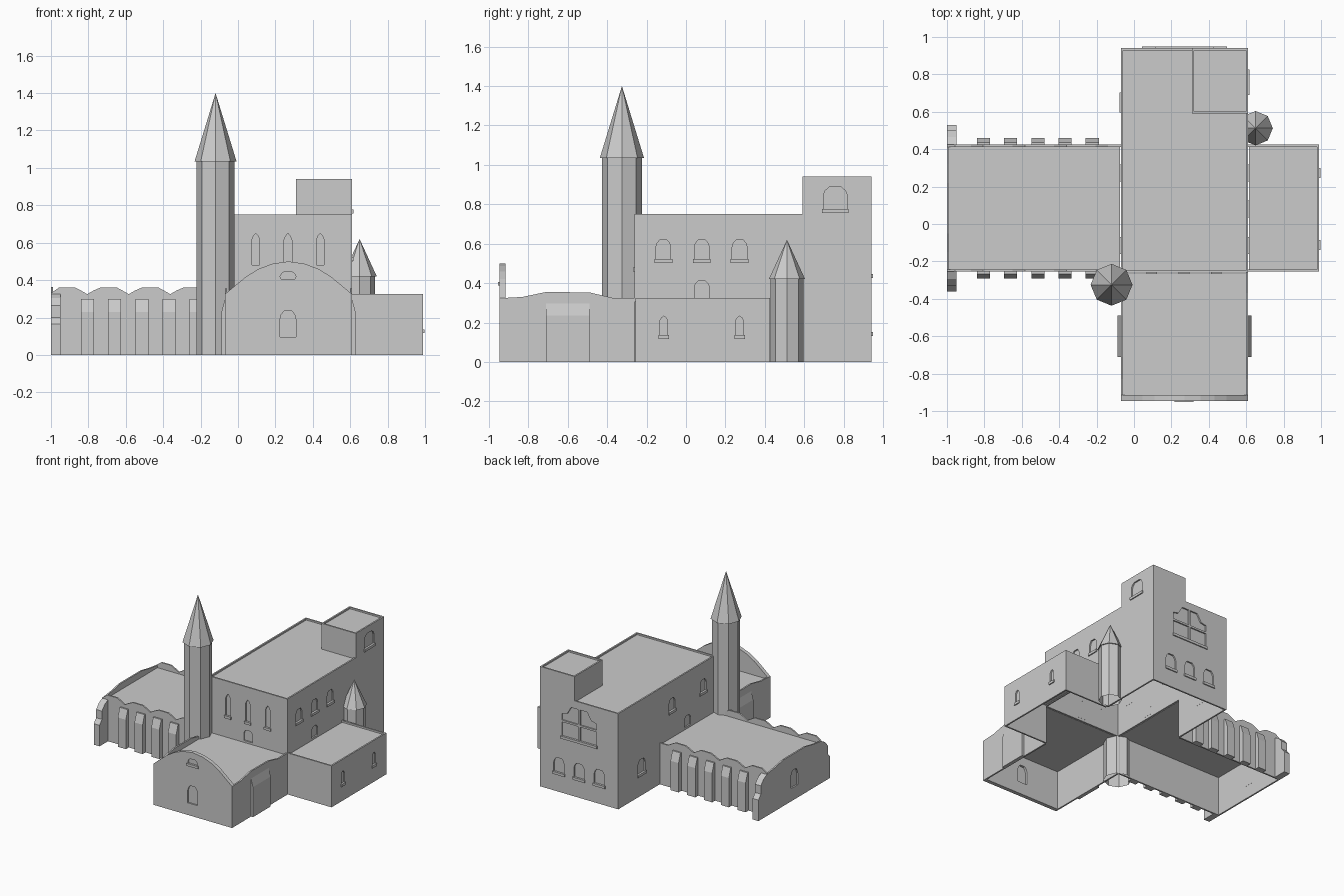
import bpy, bmesh
from mathutils import Matrix

if "Cube" in bpy.data.objects:
    bpy.data.objects.remove(bpy.data.objects["Cube"])

stone = bpy.data.materials.new("grey_stone")
stone.diffuse_color = (0.6, 0.6, 0.6, 1)
stone.use_nodes = True
stone.node_tree.nodes["Principled BSDF"].inputs["Base Color"].default_value = stone.diffuse_color
T = 0.012  # wall thickness


def add(name, mesh):
    ob = bpy.data.objects.new(name, mesh)
    bpy.context.collection.objects.link(ob)
    mesh.materials.clear()
    mesh.materials.append(stone)
    return ob


def plate(name, axis, pos, t, outline, holes=()):
    """Upright slab: outline in (x or y, z), centred at pos on the other axis."""
    cu = bpy.data.curves.new(name + "_profile", 'CURVE')
    cu.dimensions = '2D'
    cu.fill_mode = 'BOTH'
    cu.extrude = t / 2
    for pts in [outline, *holes]:
        sp = cu.splines.new('POLY')
        sp.points.add(len(pts) - 1)
        for p, (u, v) in zip(sp.points, pts):
            p.co = (u, v, 0, 1)
        sp.use_cyclic_u = True
    tmp = bpy.data.objects.new(name + "_tmp", cu)
    bpy.context.collection.objects.link(tmp)
    dg = bpy.context.evaluated_depsgraph_get()
    me = bpy.data.meshes.new_from_object(tmp.evaluated_get(dg))
    bpy.data.objects.remove(tmp)
    if axis == 'x':
        m = Matrix(((1, 0, 0, 0), (0, 0, -1, pos), (0, 1, 0, 0), (0, 0, 0, 1)))
    else:
        m = Matrix(((0, 0, 1, pos), (1, 0, 0, 0), (0, 1, 0, 0), (0, 0, 0, 1)))
    me.transform(m)
    for f in me.polygons:
        f.use_smooth = False
    return add(name, me)


def rect(u0, u1, z0, z1):
    return [(u0, z0), (u1, z0), (u1, z1), (u0, z1)]


def box(name, x0, x1, y0, y1, z0, z1):
    return plate(name, 'x', (y0 + y1) / 2, y1 - y0, rect(x0, x1, z0, z1))


def arch(c, z, w, h):
    half = [(.5, 0), (.5, .68), (.42, .86), (.25, 1)]
    return [(c + a * w, z + b * h) for a, b in half] + [(c - a * w, z + b * h) for a, b in half[::-1]]


def lancet(c, z, w, h):
    half = [(.5, 0), (.5, .8), (.3, .92)]
    return [(c + a * w, z + b * h) for a, b in half] + [(c, z + h)] + \
           [(c - a * w, z + b * h) for a, b in half[::-1]]


def wall(name, axis, face, out, outline, wins=(), sills=True, t=T):
    """Wall with outer face at `face`, recessed panes and projecting sills."""
    plate(name, axis, face - out * t / 2, t, outline, wins)
    for i, w in enumerate(wins):
        plate(f"{name}_pane_{i}", axis, face - out * T, 0.002, w)
        u0, u1 = min(p[0] for p in w), max(p[0] for p in w)
        z = min(p[1] for p in w)
        if sills and z > 0.11 and abs(z - .325) > .01:
            plate(f"{name}_sill_{i}", axis, face, 0.016, rect(u0 - .008, u1 + .008, z - .008, z + .012))


def roof(name, x0, x1, y0, y1, z):
    box(name, x0 + .004, x1 - .004, y0 + .004, y1 - .004, z - .006, z)


# Main hall (open below where the wings join)
wall("hall_south_wall", 'x', -.26, -1, rect(-.07, .61, .305, .75),
     [lancet(c, .468, .042, .182) for c in (.095, .267, .44)] + [arch(.27, .325, .075, .085)])
east_wins = [arch(c, .51, .075, .108) for c in (-.115, .08, .272)]
wall("hall_east_wall", 'y', .61, 1,
     [(-.26, .305), (.425, .305), (.425, 0), (.94, 0), (.94, .94), (.59, .94), (.59, .75), (-.26, .75)],
     east_wins + [arch(.08, .325, .075, .085), arch(.757, .765, .12, .122)])
wall("hall_west_wall", 'y', -.07, -1,
     [(-.26, .305), (.425, .305), (.425, 0), (.94, 0), (.94, .75), (-.26, .75)],
     [east_wins[0], east_wins[2], arch(.08, .325, .075, .085), arch(.65, .165, .09, .12)])
great = [(.12, .435), (.42, .435), (.42, .62), (.375, .63), (.34, .69),
         (.2, .69), (.165, .63), (.12, .62)]
wall("hall_north_wall", 'x', .94, 1,
     [(-.07, 0), (.61, 0), (.61, .94), (.31, .94), (.31, .75), (-.07, .75)],
     [arch(c, .14, .09, .125) for c in (.095, .27, .445)] + [great])
box("great_window_mullion", .262, .278, .927, .939, .435, .69)
box("great_window_transom", .12, .42, .927, .939, .555, .57)
roof("hall_roof", -.07, .61, -.26, .94, .738)

# Raised corner block
wall("upper_block_south_wall", 'x', .59, -1, rect(.31, .61, .735, .94))
wall("upper_block_west_wall", 'y', .31, -1, rect(.59, .94, .735, .94))
roof("upper_block_roof", .31, .61, .59, .94, .928)

# Front wing with curved gable
half = [(.34, 0), (.34, .325), (.31, .35), (.225, .42), (.16, .46), (.085, .488)]
gable = [(.27 + a, z) for a, z in half] + [(.27, .5)] + [(.27 - a, z) for a, z in half[::-1]]
oval = [(.235, .395), (.3, .395), (.31, .42), (.3, .438), (.285, .446), (.25, .446), (.235, .438), (.225, .42)]
wall("front_gable", 'x', -.945, -1, gable, [arch(.267, .095, .085, .14), oval], t=.03)
side = [(-.92, 0), (-.26, 0), (-.26, .325), (-.37, .325), (-.49, .353), (-.71, .355), (-.83, .33), (-.92, .325)]
for nm, x, s in (("east", .61, 1), ("west", -.07, -1)):
    wall(f"front_wing_{nm}_wall", 'y', x, s, side)
    plate(f"front_wing_{nm}_bay", 'x', -.6, .22,
          [(x, 0), (x + s * .017, 0), (x + s * .017, .235), (x, .298)])
roof("front_wing_roof", -.07, .61, -.93, -.26, .312)

# Left wing with scalloped parapets
scallop = [(-1, 0), (-.07, 0), (-.07, .325), (-.14, .325)]
for k in range(4):
    v = -.14 - k * .222
    scallop += [(v - .035, .345), (v - .065, .361), (v - .15, .361)]
    if k < 3:
        scallop += [(v - .187, .345), (v - .222, .325)]
scallop += [(-1, .33)]
wall("left_wing_south_wall", 'x', -.255, -1, scallop)
wall("left_wing_north_wall", 'x', .425, 1, scallop)
wall("left_wing_end_wall", 'y', -1, -1,
     [(-.255, 0), (.425, 0), (.425, .328), (.32, .342), (.22, .362), (-.05, .362), (-.15, .342), (-.255, .328)],
     [arch(.085, .1, .085, .135)])
roof("left_wing_roof", -1, -.07, -.255, .425, .312)
for nm, y, s in (("south", -.255, -1), ("north", .425, 1)):
    for k in range(5):
        plate(f"{nm}_buttress_{k}", 'y', -.805 + k * .1455, .07,
              [(y, 0), (y + s * .036, 0), (y + s * .036, .23), (y + s * .012, .3), (y, .3)])
    steps = [(0, 0), (.105, 0), (.105, .165), (.075, .2), (.075, .265), (.04, .305), (0, .325)]
    plate(f"{nm}_corner_buttress", 'y', -.975, .05, [(y + s * a, z) for a, z in steps])

# Right wing
wall("right_wing_south_wall", 'x', -.255, -1, rect(.61, .99, 0, .325))
wall("right_wing_north_wall", 'x', .425, 1, rect(.61, .99, 0, .325))
wall("right_wing_east_wall", 'y', .99, 1, rect(-.255, .425, 0, .325),
     [lancet(c, .125, .038, .108) for c in (-.112, .272)])
roof("right_wing_roof", .61, .99, -.255, .425, .312)


# Octagonal towers with pointed caps
def cone(name, x, y, r0, r1, z0, z1, caps):
    bm = bmesh.new()
    bmesh.ops.create_cone(bm, cap_ends=caps, segments=8, radius1=r0, radius2=r1, depth=z1 - z0,
                          matrix=Matrix.Translation((x, y, (z0 + z1) / 2)))
    bmesh.ops.remove_doubles(bm, verts=bm.verts, dist=1e-5)
    me = bpy.data.meshes.new(name)
    bm.to_mesh(me)
    bm.free()
    add(name, me)


for nm, x, y, r, rim, z, top in (("tall", -.12, -.325, .102, .112, 1.035, 1.4),
                                 ("small", .65, .512, .083, .092, .42, .62)):
    cone(nm + "_tower_shaft", x, y, r, r, 0, z, False)
    cone(nm + "_tower_cap", x, y, rim, 0, z, top, True)
